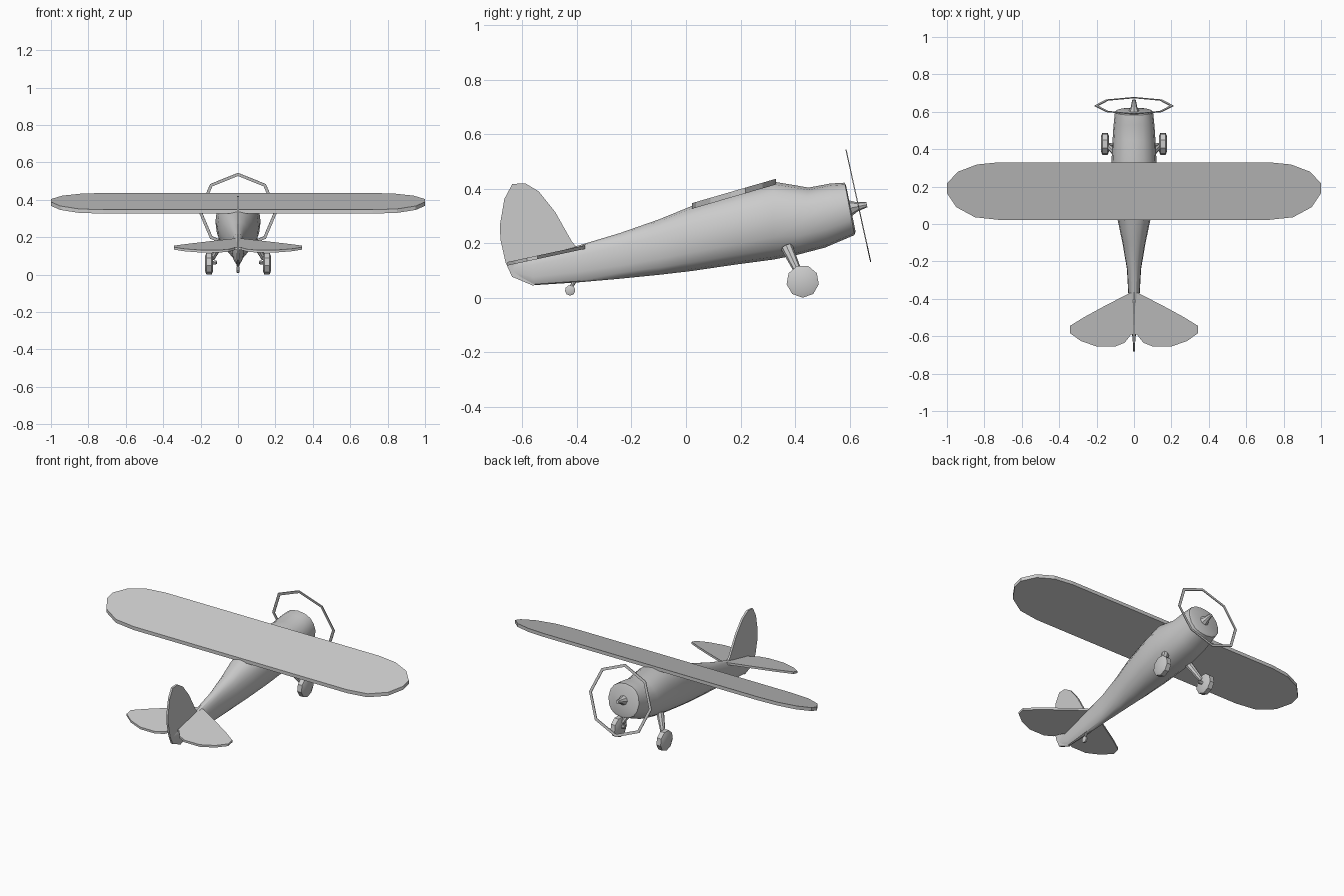
import bpy, bmesh, math
from mathutils import Vector, Matrix

if "Cube" in bpy.data.objects:
    bpy.data.objects.remove(bpy.data.objects["Cube"])

TILT = math.radians(12.4)   # nose-up attitude of the parked aircraft


def loft(name, rings, smooth=True, capped=True, closed=False):
    """Skin equal-length rings of points into one solid."""
    bm = bmesh.new()
    vs = [[bm.verts.new(p) for p in r] for r in rings]
    n = len(vs[0])
    pairs = list(zip(vs, vs[1:])) + ([(vs[-1], vs[0])] if closed else [])
    for a, b in pairs:
        for i in range(n):
            j = (i + 1) % n
            bm.faces.new((a[i], a[j], b[j], b[i]))
    if capped and not closed:
        bm.faces.new(vs[0])
        bm.faces.new(vs[-1])
    bmesh.ops.recalc_face_normals(bm, faces=bm.faces)
    me = bpy.data.meshes.new(name)
    bm.to_mesh(me)
    bm.free()
    if smooth:
        me.shade_smooth()
        me.set_sharp_from_angle(angle=math.radians(35))
    ob = bpy.data.objects.new(name, me)
    bpy.context.collection.objects.link(ob)
    return ob


def lathe(name, profile, n, centre, axis, smooth=True, closed=False):
    """Spin (offset along axis, radius) pairs; first vertex points down or up."""
    ax = Vector(axis).normalized()
    down = Vector((0, 0, -1))
    u = (down - ax * down.dot(ax)).normalized()
    w = ax.cross(u)
    rings = []
    for d, r in profile:
        rings.append([Vector(centre) + ax * d +
                      r * (u * math.cos(2 * math.pi * i / n) + w * math.sin(2 * math.pi * i / n))
                      for i in range(n)])
    return loft(name, rings, smooth, True, closed)


def tilted_slab(name, outline, z0, y0, slope, thick):
    """Flat plate from an (x, y) outline, pitched along y."""
    rings = [[(x, y, z0 + (y - y0) * slope - t) for x, y in outline] for t in (0, thick)]
    return loft(name, rings, smooth=False)


def tube(name, a, b, ra, rb, n=8):
    a, b = Vector(a), Vector(b)
    return lathe(name, [(0, ra), ((b - a).length, rb)], n, a, b - a)


# Fuselage: y at top, y at bottom, z bottom, z top, half width
stations = [
    (-0.640, -0.630, 0.080, 0.130, 0.006), (-0.560, -0.560, 0.046, 0.150, 0.013),
    (-0.400, -0.400, 0.056, 0.190, 0.029), (-0.240, -0.240, 0.070, 0.238, 0.038),
    (-0.100, -0.100, 0.084, 0.287, 0.062), (0.020, 0.020, 0.098, 0.336, 0.087),
    (0.170, 0.170, 0.120, 0.381, 0.110), (0.320, 0.320, 0.140, 0.426, 0.121),
    (0.450, 0.410, 0.158, 0.404, 0.116), (0.530, 0.510, 0.184, 0.419, 0.110),
    (0.582, 0.618, 0.230, 0.422, 0.102), (0.587, 0.622, 0.243, 0.412, 0.090),
]
N = 16
rings = []
for yt, yb, zb, zt, w in stations:
    ring = []
    for i in range(N):
        a = 2 * math.pi * i / N
        c, s = math.cos(a), math.sin(a)
        sx = math.copysign(abs(c) ** 0.88, c)
        sz = math.copysign(abs(s) ** 0.88, s)
        t = (sz + 1) / 2
        ring.append((w * sx, yb + (yt - yb) * t, zb + (zt - zb) * t))
    rings.append(ring)
loft("fuselage", rings)

# Main wing, mirrored half outline
half = [(0.72, 0.33), (0.84, 0.318), (0.94, 0.28), (1.0, 0.218),
        (1.0, 0.165), (0.95, 0.09), (0.85, 0.036), (0.72, 0.022)]
tilted_slab("wing", half + [(-x, y) for x, y in reversed(half)], 0.347, 0.022, 0.29, 0.021)

# Tailplane, mirrored half outline
half = [(0.025, -0.37), (0.16, -0.44), (0.27, -0.50), (0.343, -0.545), (0.343, -0.583),
        (0.285, -0.625), (0.20, -0.655), (0.10, -0.655), (0.05, -0.635), (0.015, -0.59)]
tilted_slab("tailplane", half + [(-x, y) for x, y in reversed(half)], 0.130, -0.66, 0.215, 0.013)

# Fin and rudder
fin = [(-0.40, 0.185), (-0.418, 0.205), (-0.48, 0.315), (-0.54, 0.39), (-0.59, 0.42),
       (-0.637, 0.417), (-0.666, 0.363), (-0.682, 0.27), (-0.681, 0.216),
       (-0.662, 0.13), (-0.638, 0.077), (-0.56, 0.044)]
loft("fin", [[(s * 0.006, y, z) for y, z in fin] for s in (-1, 1)], smooth=False)

# Propeller sweep ring and spinner share the tilted thrust axis
axis = (0, math.cos(TILT), math.sin(TILT))
hub = Vector((0, 0.632, 0.338))
lathe("propeller_ring", [(-0.002, 0.211), (0.002, 0.211), (0.002, 0.194), (-0.002, 0.194)],
      8, hub, axis, smooth=False, closed=True)
lathe("spinner", [(-0.04, 0.03), (-0.025, 0.027), (-0.005, 0.017), (0.032, 0.010)],
      8, hub - Vector((0, 0, 0.003)), axis)

# Landing gear
for s, side in ((-1, "left"), (1, "right")):
    lathe(side + "_wheel", [(-0.022, 0.040), (-0.014, 0.060), (0.014, 0.060), (0.022, 0.040)],
          9, (s * 0.155, 0.428, 0.060), (1, 0, 0))
    tube(side + "_gear_leg", (s * 0.085, 0.370, 0.185), (s * 0.138, 0.416, 0.085), 0.022, 0.013)
    tube(side + "_axle", (s * 0.115, 0.420, 0.066), (s * 0.150, 0.428, 0.060), 0.010, 0.010)

# Tail wheel
lathe("tail_wheel", [(-0.008, 0.013), (-0.005, 0.019), (0.005, 0.019), (0.008, 0.013)],
      9, (0, -0.425, 0.027), (1, 0, 0))
tube("tail_strut", (0, -0.405, 0.070), (0, -0.423, 0.034), 0.009, 0.006)
